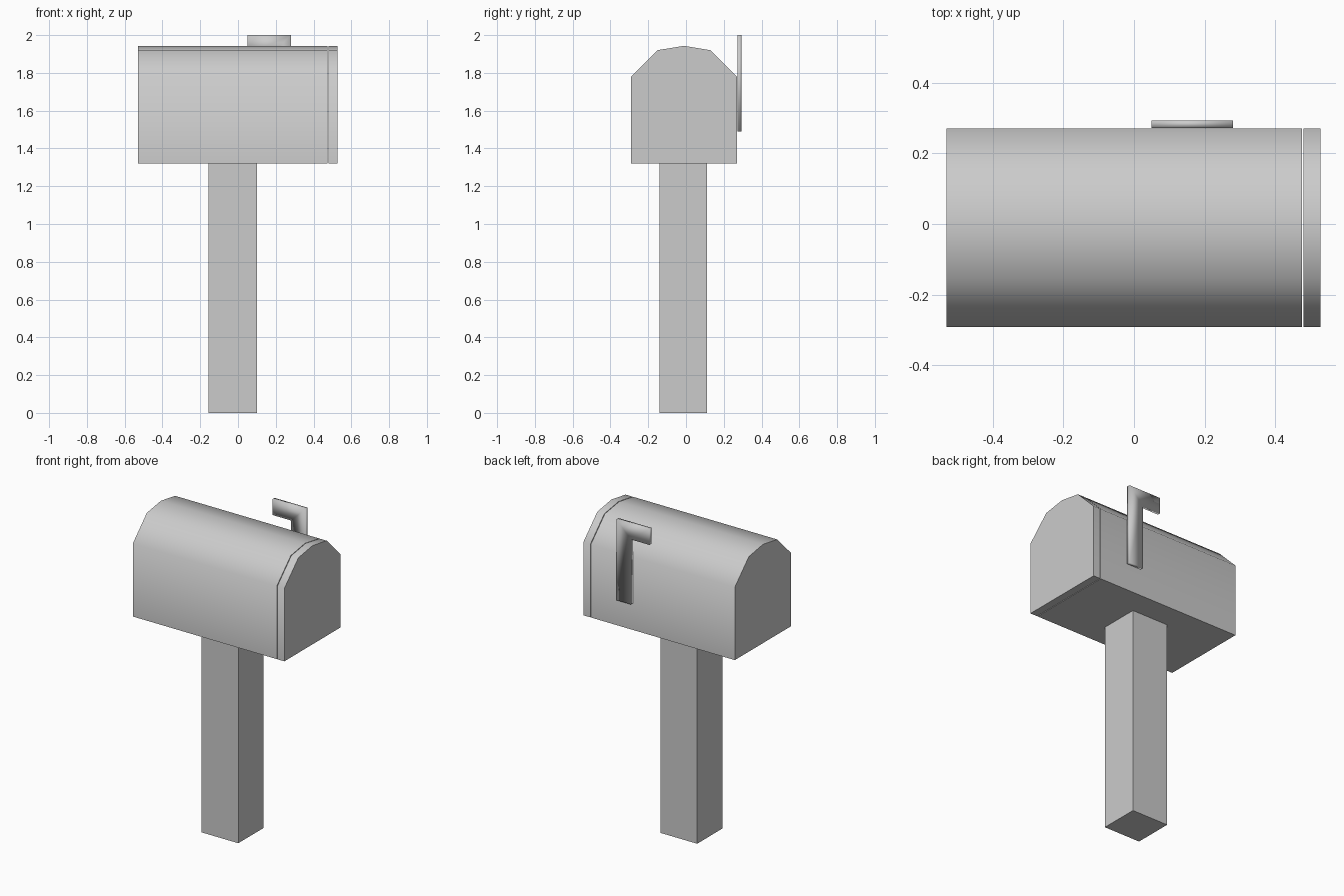
import bpy, bmesh, math
from mathutils import Vector

if "Cube" in bpy.data.objects:
    bpy.data.objects.remove(bpy.data.objects["Cube"])


def extrude_profile(name, points, offset):
    """Solid made by sweeping a closed polygon along an offset."""
    bm = bmesh.new()
    face = bm.faces.new([bm.verts.new(p) for p in points])
    moved = bmesh.ops.extrude_face_region(bm, geom=[face], use_keep_orig=True)
    verts = [g for g in moved["geom"] if isinstance(g, bmesh.types.BMVert)]
    bmesh.ops.translate(bm, verts=verts, vec=Vector(offset))
    bmesh.ops.recalc_face_normals(bm, faces=bm.faces)
    mesh = bpy.data.meshes.new(name)
    bm.to_mesh(mesh)
    bm.free()
    obj = bpy.data.objects.new(name, mesh)
    bpy.context.collection.objects.link(obj)
    return obj


def smooth(obj, degrees):
    bpy.ops.object.select_all(action='DESELECT')
    obj.select_set(True)
    bpy.context.view_layer.objects.active = obj
    bpy.ops.object.shade_smooth_by_angle(angle=math.radians(degrees))


# Square post
post_base = [(-0.155, -0.14), (0.10, -0.14), (0.10, 0.11), (-0.155, 0.11)]
extrude_profile("post", [(x, y, 0) for x, y in post_base], (0, 0, 1.32))

# Arched box and its door share one cross-section (y, z), with a thin gap between
arch = [(-0.292, 1.32), (0.27, 1.32), (0.27, 1.78), (0.13, 1.92),
        (-0.011, 1.943), (-0.152, 1.92), (-0.292, 1.78)]
for name, x0, x1 in (("box", -0.53, 0.475), ("door", 0.479, 0.528)):
    part = extrude_profile(name, [(x0, y, z) for y, z in arch], (x1 - x0, 0, 0))
    smooth(part, 60)

# L-shaped signal flag on the back wall
flag_outline = [(0.18, 1.49), (0.28, 1.49), (0.28, 2.0), (0.05, 2.0),
                (0.05, 1.90), (0.18, 1.90)]
flag = extrude_profile("flag", [(x, 0.272, z) for x, z in flag_outline], (0, 0.021, 0))
smooth(flag, 180)
